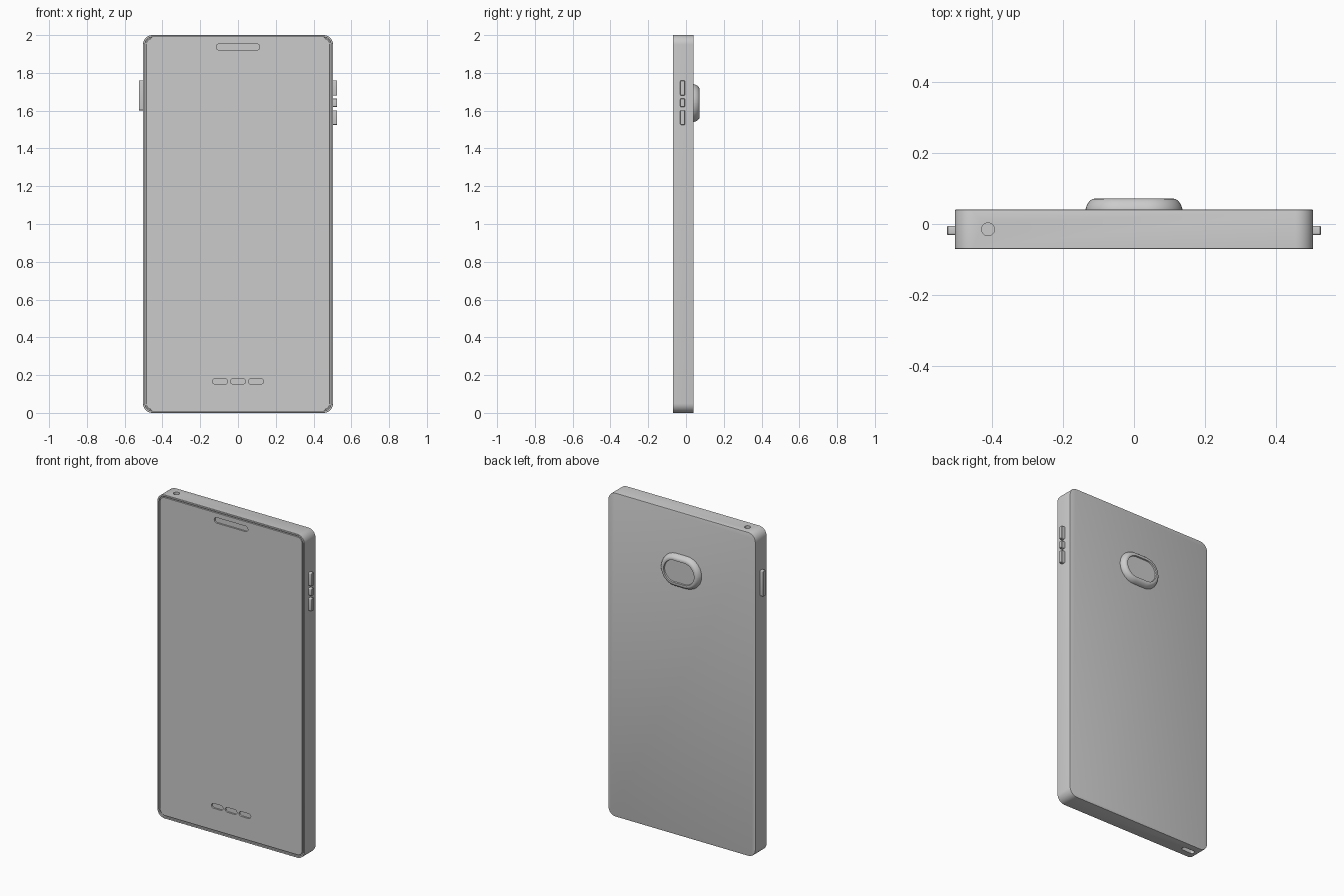
import bpy, bmesh, math

if "Cube" in bpy.data.objects:
    bpy.data.objects.remove(bpy.data.objects["Cube"])

HALF_PI = math.pi / 2


def outline(w, h, r, seg=8):
    """Points of a rounded rectangle centred on the origin."""
    r = min(r, w / 2 - 1e-4, h / 2 - 1e-4)
    pts = []
    for q, (sx, sy) in enumerate([(1, 1), (-1, 1), (-1, -1), (1, -1)]):
        for i in range(seg + 1):
            a = (q + i / seg) * HALF_PI
            pts.append((sx * (w / 2 - r) + r * math.cos(a),
                        sy * (h / 2 - r) + r * math.sin(a)))
    return pts


def loft(name, axis, centre, rings, seg=8):
    """Skin rounded-rectangle rings (w, h, r, depth) stacked along an axis."""
    place = {'X': lambda u, v, d: (d, centre[0] + u, centre[1] + v),
             'Y': lambda u, v, d: (centre[0] + u, d, centre[1] + v),
             'Z': lambda u, v, d: (centre[0] + u, centre[1] + v, d)}[axis]
    bm = bmesh.new()
    loops = [[bm.verts.new(place(u, v, d)) for u, v in outline(w, h, r, seg)]
             for w, h, r, d in rings]
    for a, b in zip(loops, loops[1:]):
        for i in range(len(a)):
            j = (i + 1) % len(a)
            bm.faces.new((a[i], a[j], b[j], b[i]))
    bm.faces.new(loops[0])
    bm.faces.new(loops[-1])
    bmesh.ops.recalc_face_normals(bm, faces=bm.faces)
    mesh = bpy.data.meshes.new(name)
    bm.to_mesh(mesh)
    bm.free()
    ob = bpy.data.objects.new(name, mesh)
    bpy.context.collection.objects.link(ob)
    return ob


def activate(ob):
    bpy.ops.object.select_all(action='DESELECT')
    ob.select_set(True)
    bpy.context.view_layer.objects.active = ob


def smooth(ob):
    activate(ob)
    bpy.ops.object.shade_smooth_by_angle(angle=math.radians(35))


def cut(ob, cutter):
    cutter.hide_render = True
    activate(ob)
    mod = ob.modifiers.new("recess", 'BOOLEAN')
    mod.operation, mod.solver, mod.object = 'DIFFERENCE', 'EXACT', cutter
    bpy.ops.object.modifier_apply(modifier=mod.name)
    bpy.data.objects.remove(cutter)


def inset_ring(w, h, r, inset, depth):
    return (w - 2 * inset, h - 2 * inset, max(r - inset, 0.002), depth)


# Body: softened back edge, front rim, thin groove, raised screen
BODY = (1.006, 2.0, 0.05)
body = loft("body", 'Y', (0, 1), [inset_ring(*BODY, i, d) for i, d in [
    (0.004, 0.041), (0.001, 0.040), (0, 0.037), (0, -0.069), (0.001, -0.070),
    (0.010, -0.070), (0.011, -0.061), (0.017, -0.061), (0.017, -0.067),
    (0.018, -0.068)]])

# Earpiece slot and bottom speaker slots
for x, z, w, h in [(0, 1.937, 0.23, 0.034)] + \
        [(x, 0.167, 0.08, 0.03) for x in (-0.095, 0, 0.095)]:
    cut(body, loft("slot_cutter", 'Y', (x, z), [(w, h, h / 2, -0.10), (w, h, h / 2, -0.058)]))

# Headphone socket on top, charging socket underneath
cut(body, loft("jack_cutter", 'Z', (-0.41, -0.015),
               [(0.036, 0.036, 0.018, 1.94), (0.036, 0.036, 0.018, 2.1)]))
cut(body, loft("port_cutter", 'Z', (-0.41, -0.015),
               [(0.085, 0.028, 0.014, -0.1), (0.085, 0.028, 0.014, 0.04)]))
smooth(body)

# Side buttons
for name, side, z0, z1 in [("volume_up_button", 1, 1.68, 1.76),
                           ("middle_button", 1, 1.62, 1.664),
                           ("volume_down_button", 1, 1.525, 1.602),
                           ("power_button", -1, 1.602, 1.76)]:
    size = (0.025, z1 - z0, 0.005)
    smooth(loft(name, 'X', (-0.018, (z0 + z1) / 2),
                [inset_ring(*size, i, side * d) for i, d in
                 [(0, 0.495), (0, 0.523), (0.002, 0.525)]], seg=4))

# Camera bump with rounded shoulder and recessed lens window
BUMP = (0.272, 0.20, 0.1)
smooth(loft("camera_bump", 'Y', (0, 1.64), [inset_ring(*BUMP, i, d) for i, d in [
    (0, 0.035), (0, 0.042), (0.003, 0.051), (0.007, 0.059), (0.013, 0.066),
    (0.019, 0.070), (0.024, 0.071), (0.032, 0.071), (0.034, 0.063)]], seg=12))
